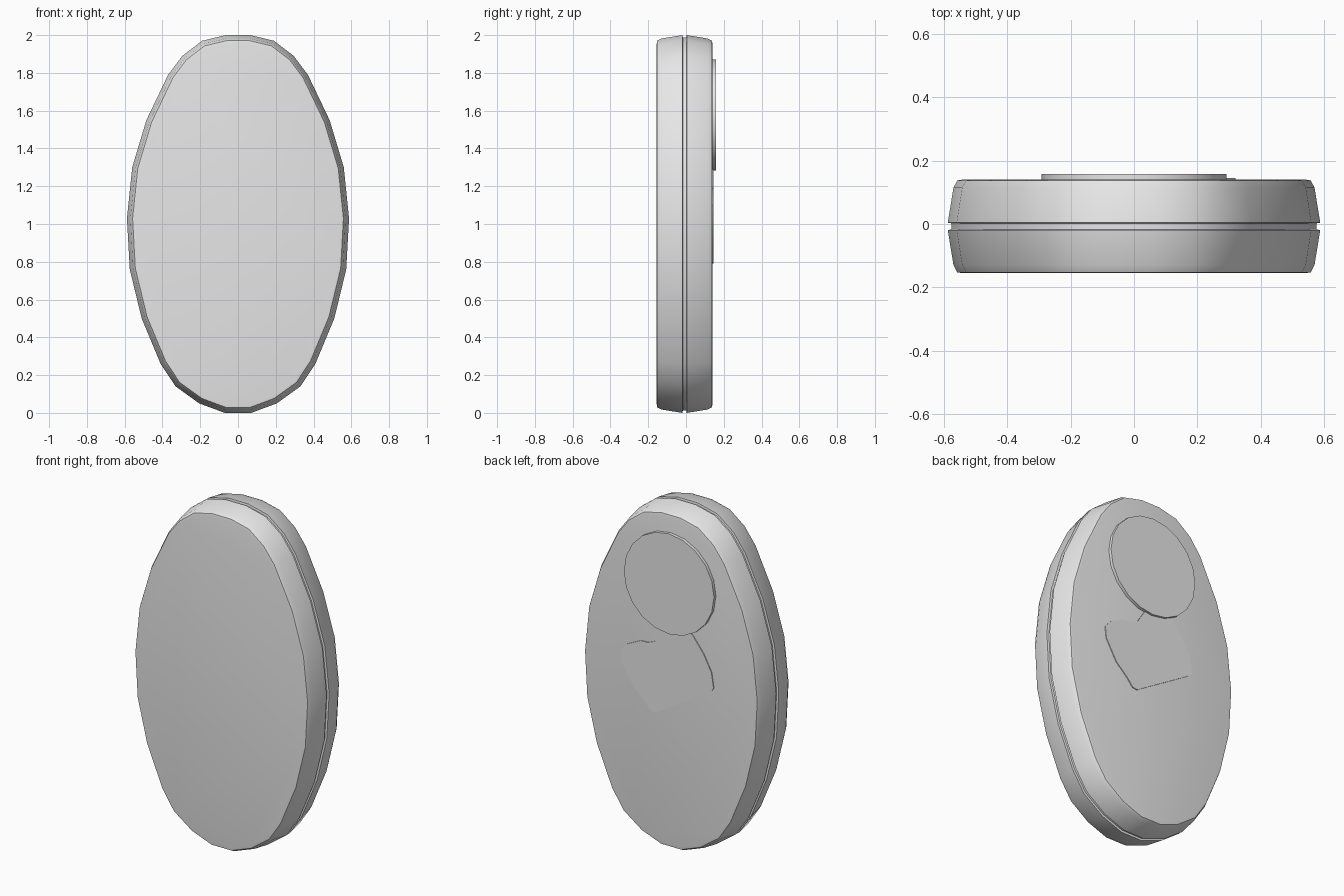
import bpy, bmesh, math
from mathutils import Vector

cube = bpy.data.objects.get("Cube")
if cube:
    bpy.data.objects.remove(cube)

grey = bpy.data.materials.new("light_grey")
grey.use_nodes = True
grey.diffuse_color = (0.8, 0.8, 0.8, 1)
grey.node_tree.nodes["Principled BSDF"].inputs["Base Color"].default_value = (0.8, 0.8, 0.8, 1)


def inset(outline, d):
    """Move a closed (x, z) outline inward along its corner normals."""
    result = []
    for i, p in enumerate(outline):
        along = Vector(outline[(i + 1) % len(outline)]) - Vector(outline[i - 1])
        along.normalize()
        result.append((p[0] + along.y * d, p[1] - along.x * d))
    return result


def loft(name, outline, profile):
    """Join copies of a clockwise outline, one per (inset, y) in the profile, and cap both ends."""
    bm = bmesh.new()
    rings = [[bm.verts.new((x, y, z)) for x, z in inset(outline, d)] for d, y in profile]
    n = len(outline)
    for a, b in zip(rings, rings[1:]):
        for i in range(n):
            j = (i + 1) % n
            bm.faces.new((a[i], a[j], b[j], b[i]))
    bm.faces.new(rings[0])
    bm.faces.new(rings[-1])
    bmesh.ops.recalc_face_normals(bm, faces=bm.faces)
    mesh = bpy.data.meshes.new(name)
    bm.to_mesh(mesh)
    bm.free()
    mesh.materials.append(grey)
    obj = bpy.data.objects.new(name, mesh)
    bpy.context.collection.objects.link(obj)
    bpy.ops.object.select_all(action='DESELECT')
    obj.select_set(True)
    bpy.context.view_layer.objects.active = obj
    bpy.ops.object.shade_smooth_by_angle(angle=math.radians(40))
    return obj


# Oval case with rounded rims and a seam groove around the middle
half = [(0.065, 2.0), (0.19, 1.97), (0.295, 1.89), (0.37, 1.79), (0.485, 1.55),
        (0.56, 1.3), (0.588, 1.03), (0.573, 0.76), (0.51, 0.5), (0.41, 0.26),
        (0.33, 0.14), (0.205, 0.05), (0.07, 0.0)]
oval = half + [(-x, z) for x, z in reversed(half)]
# clockwise order makes a positive inset point left of travel, so flip the sign
rim = [(0.045, 0.1475), (0.03, 0.145), (0.018, 0.122), (0, 0.0115), (0.012, 0.0095)]
middle = -0.0075
profile = [(d, middle - h) for d, h in rim] + [(d, middle + h) for d, h in reversed(rim)]
loft("oval_case", oval, profile)

# Round raised disc on the back
sides = 20
disc = [(0.292 * math.sin(math.tau * i / sides), 1.576 + 0.294 * math.cos(math.tau * i / sides))
        for i in range(sides)]
loft("raised_disc", disc, [(0, 0.12), (0, 0.158)])

# Thin tilted plate below the disc, with a neck reaching under it
plate = [(0.04, 1.3), (0.097, 1.21), (0.143, 1.19), (0.195, 1.187), (0.28, 1.145),
         (0.32, 1.1), (0.312, 1.03), (0.243, 0.91), (0.167, 0.84), (0.13, 0.795),
         (0.1, 0.79), (-0.265, 1.012), (-0.28, 1.035), (-0.266, 1.123),
         (-0.214, 1.22), (-0.143, 1.31), (-0.06, 1.36)]
loft("lower_plate", plate, [(0, 0.12), (0, 0.145)])
